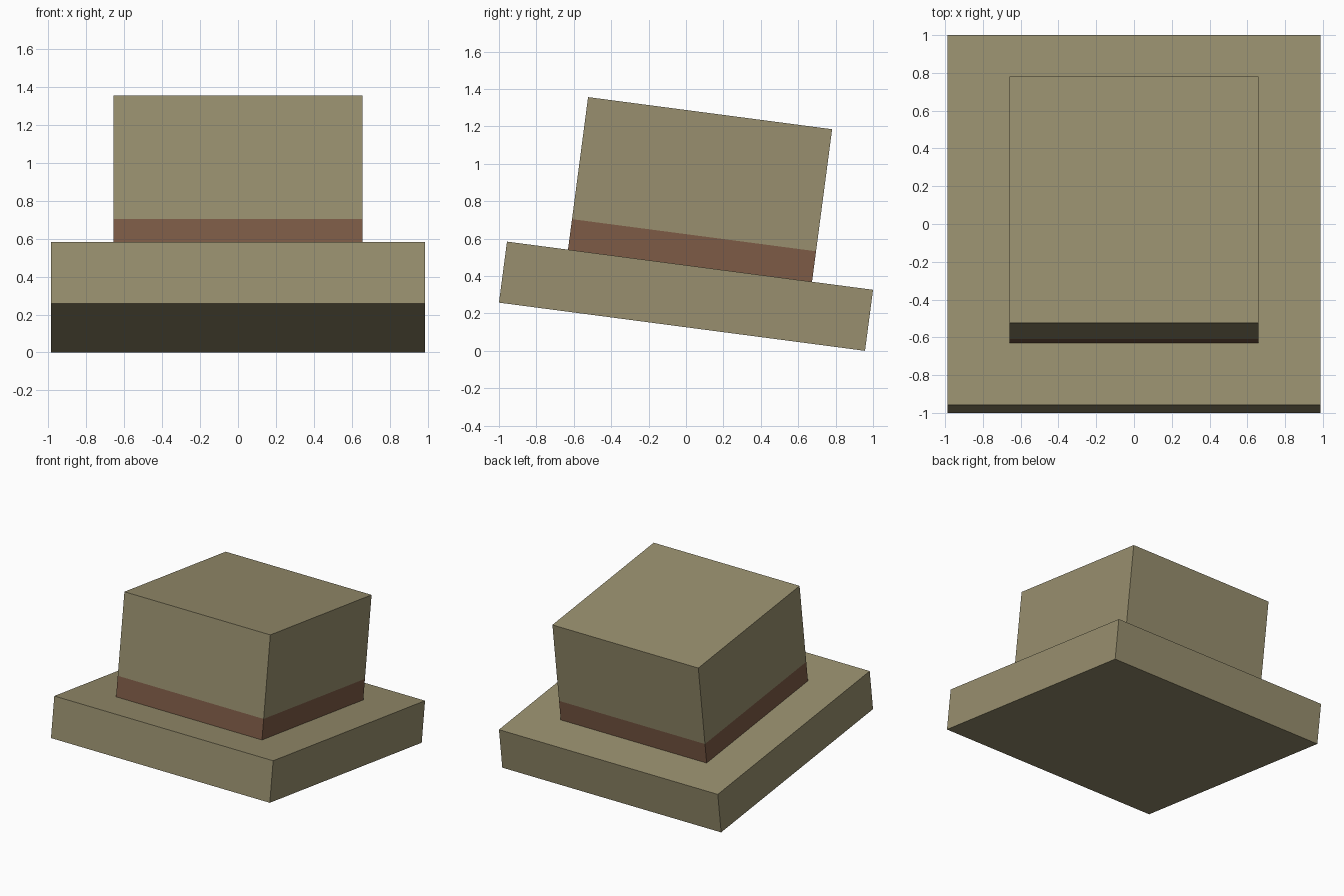
import bpy
import bmesh
import math
from mathutils import Matrix, Vector

cube = bpy.data.objects.get("Cube")
if cube:
    bpy.data.objects.remove(cube, do_unlink=True)

UNIT = 1.974 / 12              # the brim is 12 units square
TILT = math.radians(-7.5)      # the hat leans down towards the back


def linear(c):
    c /= 255
    return c / 12.92 if c <= 0.04045 else ((c + 0.055) / 1.055) ** 2.4


def material(name, rgb):
    mat = bpy.data.materials.new(name)
    mat.use_nodes = True
    color = (*[linear(c) for c in rgb], 1)
    mat.diffuse_color = color
    bsdf = mat.node_tree.nodes["Principled BSDF"]
    bsdf.inputs["Base Color"].default_value = color
    bsdf.inputs["Roughness"].default_value = 0.9
    return mat


felt = material("olive_felt", (152, 143, 110))
leather = material("brown_band", (125, 91, 70))

# Bottom centre of the brim, placed so the lowest edge touches the ground
half = 6 * UNIT
lean = Matrix.Translation((0, -UNIT * math.sin(-TILT), half * math.sin(-TILT))) @ Matrix.Rotation(TILT, 4, 'X')


def block(name, width, bottom, height, band_top=None):
    """Square block in hat units; faces below band_top take the band colour."""
    bm = bmesh.new()
    bmesh.ops.create_cube(bm, size=1)
    bmesh.ops.scale(bm, vec=Vector((width, width, height)) * UNIT, verts=bm.verts)
    bmesh.ops.translate(bm, vec=(0, 0, (bottom + height / 2) * UNIT), verts=bm.verts)
    if band_top is not None:
        bmesh.ops.bisect_plane(bm, geom=bm.verts[:] + bm.edges[:] + bm.faces[:],
                               plane_co=(0, 0, band_top * UNIT), plane_no=(0, 0, 1))
        for face in bm.faces:
            face.material_index = int(face.calc_center_median().z < band_top * UNIT)
    mesh = bpy.data.meshes.new(name)
    bm.to_mesh(mesh)
    bm.free()
    mesh.materials.append(felt)
    if band_top is not None:
        mesh.materials.append(leather)
    obj = bpy.data.objects.new(name, mesh)
    obj.matrix_world = lean
    bpy.context.collection.objects.link(obj)
    return obj


# Wide flat brim, then the crown with its band around the foot
block("hat_brim", 12, 0, 2)
block("hat_crown", 8, 2, 5, band_top=3)
